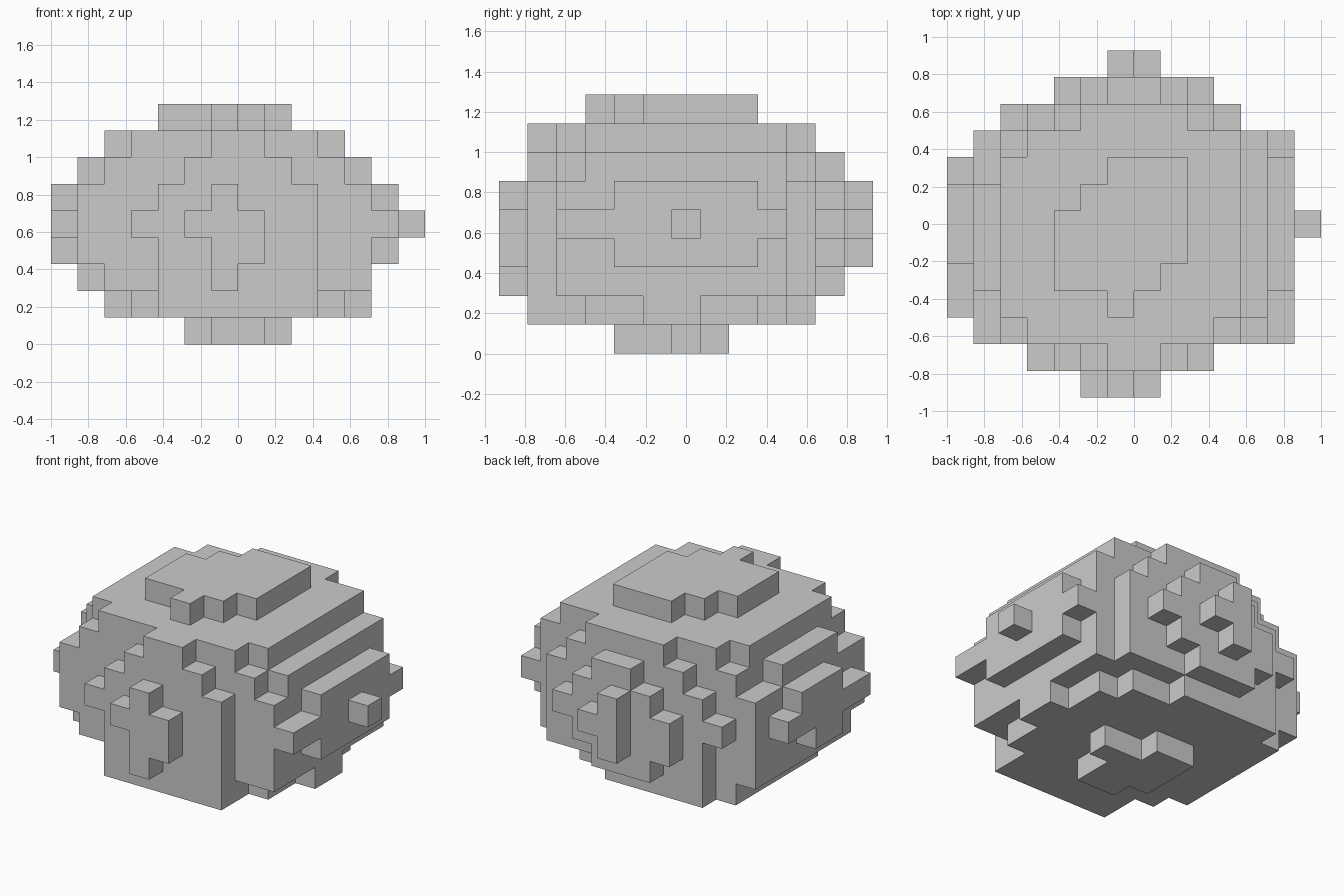
import bpy, bmesh
from mathutils import Vector

if "Cube" in bpy.data.objects:
    bpy.data.objects.remove(bpy.data.objects["Cube"])

U = 1 / 7                       # edge of one cube
cells = set()


def box(x0, x1, y0, y1, z0, z1):
    for x in range(x0, x1 + 1):
        for y in range(y0, y1 + 1):
            for z in range(z0, z1 + 1):
                cells.add((x, y, z))


def slab(axis, at, start, *spans):
    """One-cube-thick plate; each row is a (first, last) span.
    'z' plates stack rows along y, 'x' and 'y' plates stack rows along z."""
    for row, (a, b) in enumerate(spans, start):
        for c in range(a, b + 1):
            cells.add({'x': (at, c, row), 'y': (c, at, row), 'z': (c, row, at)}[axis])


# solid core
box(2, 11, 2, 9, 2, 5)
box(2, 10, 2, 2, 6, 6)
box(2, 11, 3, 9, 6, 6)

# top steps
slab('z', 7, 2, (3, 9), *[(2, 10)] * 6, (3, 10))
slab('z', 8, 3, (6, 6), (4, 7), (4, 8), (4, 8), (5, 8), (6, 8))

# underside steps
slab('z', 1, 2, (4, 9), (3, 10), (2, 10), (2, 11), (2, 11), (2, 10), (2, 10), (2, 9))
slab('z', 0, 4, (6, 7), (5, 7), (5, 8), (5, 6))

# front plates
slab('y', 1, 1, *[(4, 9)] * 3, (3, 9), (4, 9), (5, 8), (6, 7))
slab('y', 0, 2, (6, 6), (6, 7), (5, 7), (6, 6))

# back plates
slab('y', 10, 1, (3, 7), (3, 10), (3, 10), (2, 10), (3, 10), (4, 9), (5, 8))
slab('y', 11, 2, (5, 7), (4, 8), (4, 9), (5, 8), (6, 7))
slab('y', 12, 3, (6, 6), (6, 7), (6, 6))

# left plates
slab('x', 1, 2, (3, 9), *[(2, 9)] * 3, (4, 7))
slab('x', 0, 3, (5, 6), (3, 8), (5, 7))

# right plates
slab('x', 12, 3, (4, 8), (2, 9), (4, 8))
slab('x', 13, 4, (6, 6))

# skin: one quad for every exposed cube side
bm = bmesh.new()
verts = {}


def vert(p):
    key = tuple(round(c) for c in p)
    if key not in verts:
        verts[key] = bm.verts.new(((key[0] - 7) * U, (key[1] - 6.5) * U, key[2] * U))
    return verts[key]


for cell in sorted(cells):
    for axis in range(3):
        for side in (0, 1):
            near = list(cell)
            near[axis] += 1 if side else -1
            if tuple(near) in cells:
                continue
            u, v, o = Vector((0, 0, 0)), Vector((0, 0, 0)), Vector(cell)
            u[(axis + 1) % 3] = 1
            v[(axis + 2) % 3] = 1
            o[axis] += side
            ring = [o, o + u, o + u + v, o + v]
            bm.faces.new([vert(p) for p in (ring if side else ring[::-1])])

mesh = bpy.data.meshes.new("block_boulder")
bm.to_mesh(mesh)
bm.free()
boulder = bpy.data.objects.new("block_boulder", mesh)
bpy.context.collection.objects.link(boulder)
